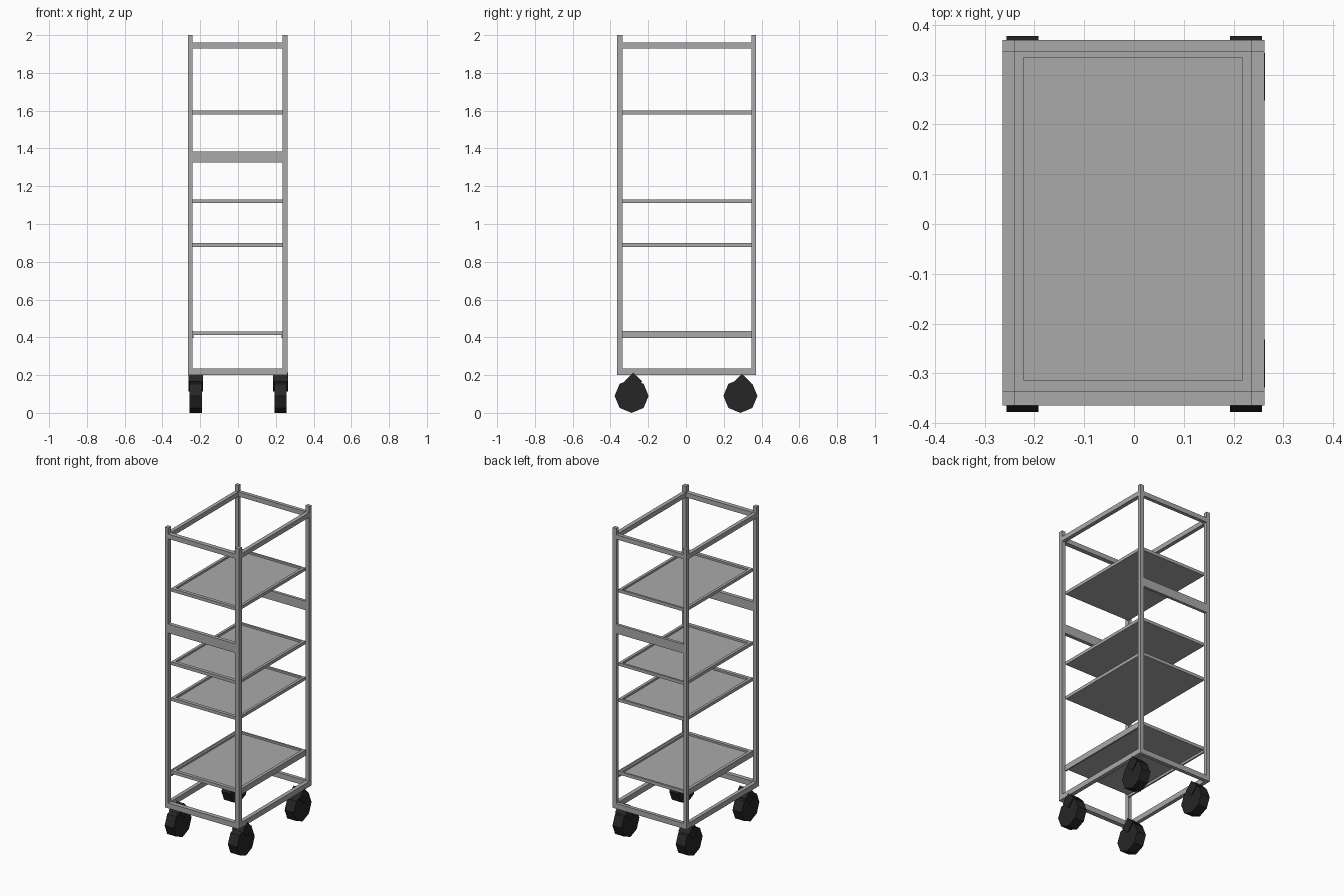
import bpy, bmesh
from math import pi
from mathutils import Matrix

if "Cube" in bpy.data.objects:
    bpy.data.objects.remove(bpy.data.objects["Cube"])

# outer and inner limits of the frame
X0, X1, Y0, Y1 = -0.264, 0.262, -0.365, 0.37
IX0, IX1, IY0, IY1 = -0.24, 0.236, -0.336, 0.347


def material(name, v):
    m = bpy.data.materials.new(name)
    m.diffuse_color = (v, v, v, 1)
    m.use_nodes = True
    m.node_tree.nodes["Principled BSDF"].inputs["Base Color"].default_value = m.diffuse_color
    return m


black = material("black_rubber", 0.019)
steel = material("grey_steel", 0.4)


def finish(name, bm, mat=steel):
    me = bpy.data.meshes.new(name)
    bm.to_mesh(me)
    bm.free()
    ob = bpy.data.objects.new(name, me)
    bpy.context.collection.objects.link(ob)
    me.materials.append(mat)
    return ob


def box_bm(x0, x1, y0, y1, z0, z1):
    bm = bmesh.new()
    m = Matrix.Translation(((x0 + x1) / 2, (y0 + y1) / 2, (z0 + z1) / 2))
    m = m @ Matrix.Diagonal((x1 - x0, y1 - y0, z1 - z0, 1))
    bmesh.ops.create_cube(bm, size=1, matrix=m)
    return bm


def box(name, *lim):
    return finish(name, box_bm(*lim))


def prism_x(name, sides, r, width, x, y, z):
    # flat-sided cylinder along x with a corner pointing down
    bm = bmesh.new()
    m = Matrix.Translation((x, y, z)) @ Matrix.Rotation(pi / 2, 4, 'Y')
    bmesh.ops.create_cone(bm, cap_ends=True, segments=sides, radius1=r,
                          radius2=r, depth=width, matrix=m)
    return finish(name, bm, black)


# corner posts
for sx, (a, b) in (("left", (X0, IX0)), ("right", (IX1, X1))):
    for sy, (c, d) in (("front", (Y0, IY0)), ("back", (IY1, Y1))):
        box(f"{sy}_{sx}_post", a, b, c, d, 0.2, 2.0)

# bottom and top rails on all four sides
for name, z0, z1 in (("bottom", 0.2, 0.234), ("top", 1.93, 1.96)):
    box(name + "_left_rail", X0, IX0, IY0, IY1, z0, z1)
    box(name + "_right_rail", IX1, X1, IY0, IY1, z0, z1)
    box(name + "_front_rail", IX0, IX1, Y0, IY0, z0, z1)
    box(name + "_back_rail", IX0, IX1, IY1, Y1, z0, z1)

# push bars across the short ends
box("front_push_bar", IX0, IX1, Y0, IY0 - 0.005, 1.325, 1.383)
box("back_push_bar", IX0, IX1, IY1 + 0.005, Y1, 1.325, 1.383)

# shelves: flat rim around a recessed tray floor with upright walls
for i, z in enumerate((0.412, 0.879, 1.11, 1.581)):
    bm = box_bm(IX0, IX1, IY0, IY1, z, z + 0.02)
    bm.normal_update()
    top = next(f for f in bm.faces if f.normal.z > 0.9)
    bmesh.ops.inset_region(bm, faces=[top], thickness=0.025)
    bmesh.ops.translate(bm, verts=top.verts, vec=(0, 0.005, 0))
    floor = bmesh.ops.extrude_discrete_faces(bm, faces=[top])["faces"][0]
    bmesh.ops.translate(bm, verts=floor.verts, vec=(0, 0, -0.012))
    finish(f"shelf_{i + 1}", bm)

# thin side plates holding the lowest shelf
box("left_shelf_plate", IX0 - 0.005, IX0 + 0.005, IY0, IY1, 0.397, 0.434)
box("right_shelf_plate", IX1 - 0.005, IX1 + 0.005, IY0, IY1, 0.397, 0.434)

# casters: octagonal wheel and diamond-shaped bracket
for sx, x in (("left", -0.224), ("right", 0.225)):
    for sy, y, bz in (("front", -0.288, 0.166), ("back", 0.288, 0.16)):
        prism_x(f"{sy}_{sx}_wheel", 8, 0.09, 0.065, x, y, 0.09)
        prism_x(f"{sy}_{sx}_caster_bracket", 4, 0.048, 0.077, x, y + 0.008, bz)
